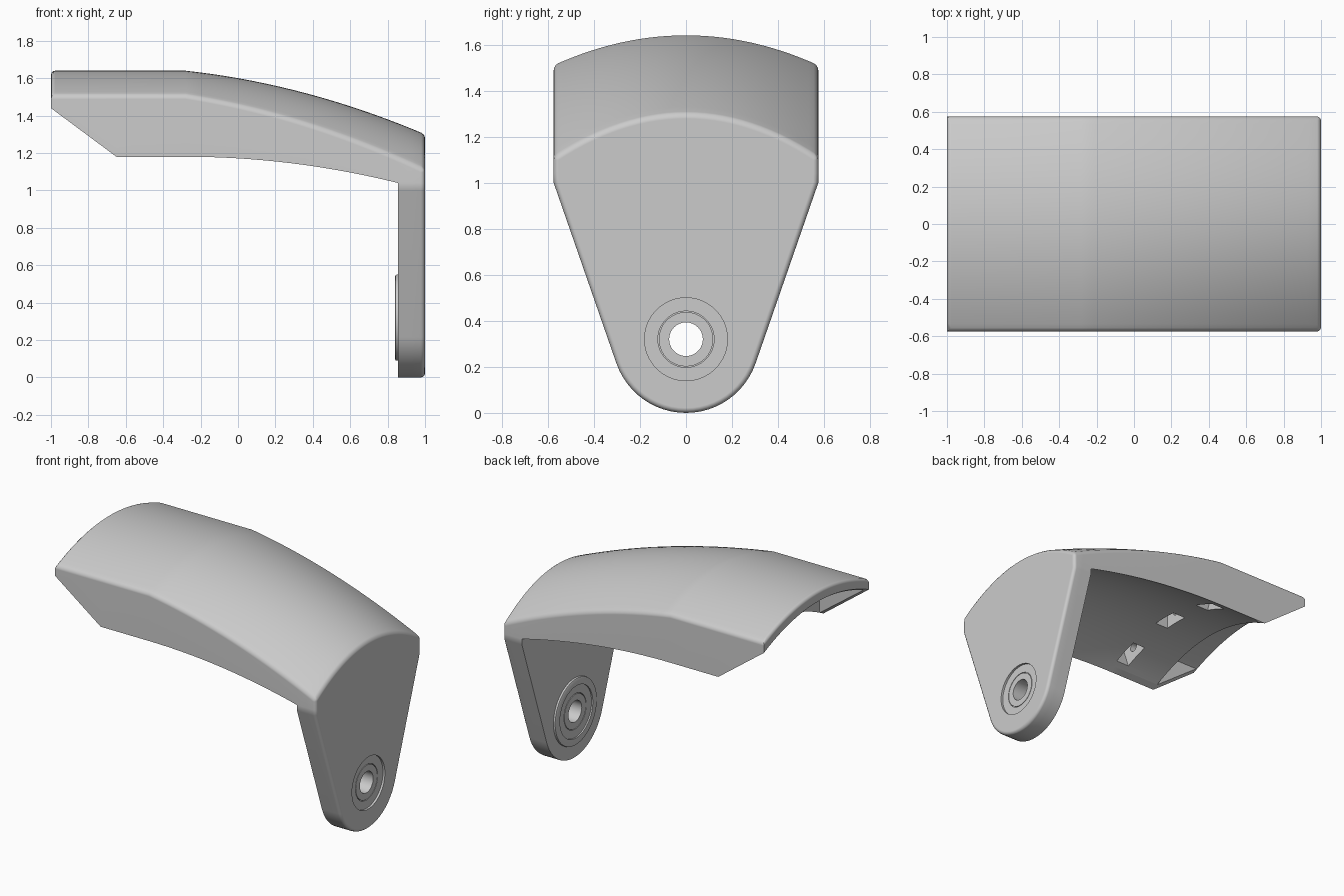
import bpy, bmesh, math
from mathutils import Matrix, Vector

if "Cube" in bpy.data.objects:
    bpy.data.objects.remove(bpy.data.objects["Cube"])

W, N = 0.575, 29          # half width, points across the arch
PX, HZ = 0.855, 0.32      # inner face of the end plate, height of the pivot hole

grey = bpy.data.materials.new("light grey")
grey.diffuse_color = (0.6, 0.6, 0.6, 1)
grey.use_nodes = True
grey.node_tree.nodes["Principled BSDF"].inputs["Base Color"].default_value = grey.diffuse_color


def finish(bm, name):
    bmesh.ops.recalc_face_normals(bm, faces=bm.faces)
    me = bpy.data.meshes.new(name)
    bm.to_mesh(me)
    bm.free()
    me.materials.append(grey)
    ob = bpy.data.objects.new(name, me)
    bpy.context.collection.objects.link(ob)
    return ob


def loft(bm, rings):
    rows = [[bm.verts.new(p) for p in r] for r in rings]
    n = len(rows[0])
    for a, b in zip(rows, rows[1:]):
        for i in range(n):
            j = (i + 1) % n
            bm.faces.new((a[i], a[j], b[j], b[i]))
    bm.faces.new(rows[0])
    bm.faces.new(rows[-1][::-1])


def lathe(name, profile, seg=64):
    """Closed (x, radius) profile turned about the pivot axis."""
    bm = bmesh.new()
    rows = [[bm.verts.new((x, r * math.cos(a), HZ + r * math.sin(a))) for x, r in profile]
            for a in (2 * math.pi * k / seg for k in range(seg))]
    n = len(profile)
    for k in range(seg):
        a, b = rows[k], rows[(k + 1) % seg]
        for i in range(n):
            j = (i + 1) % n
            bm.faces.new((a[i], a[j], b[j], b[i]))
    return finish(bm, name)


def smooth(ob):
    bpy.ops.object.select_all(action='DESELECT')
    ob.select_set(True)
    bpy.context.view_layer.objects.active = ob
    bpy.ops.object.shade_smooth_by_angle(angle=math.radians(35))


# Curves of the cover: roof ridge, roof arch rise and lower edge along x
YS = [-W + 2 * W * i / (N - 1) for i in range(N)]


def rise(y):
    return 1 - (y / W) ** 2


def top_z(x, y):
    d = max(0, x + 0.28)
    return 1.64 - 0.108 * d - 0.123 * d * d - (0.13 + 0.06 * d / 1.28) * (1 - rise(y))


def low_z(x, y):
    d = max(0, x + 0.28)
    edge = 1.18 - 0.14 * (d / 1.135) ** 2 + max(0, -0.65 - x) * 0.26 / 0.35
    lift = 0.155 - 0.025 * min(1, max(0, -0.65 - x) / 0.35)
    return edge + lift * rise(y)


# Tapered plate outline with a round bottom
arc = [math.radians(-160.9 + 141.8 * k / (N - 5)) for k in range(N - 4)]
plate = ([(-W, 1.04), (-W, 1.0)] + [(0.32 * math.cos(a), HZ + 0.32 * math.sin(a)) for a in arc]
         + [(W, 1.0), (W, 1.04)])


def ring(x, with_plate):
    low = plate if with_plate else [(y, low_z(x, y)) for y in YS]
    return [(x, y, top_z(x, y)) for y in YS] + [(x, y, z) for y, z in reversed(low)]


# Cover and end plate as one body
stations = [-1, -0.65, -0.28] + [-0.28 + (PX + 0.28) * k / 16 for k in range(1, 17)]
bm = bmesh.new()
loft(bm, [ring(x, False) for x in stations] + [ring(x, True) for x in (PX, 0.93, 1)])
bmesh.ops.remove_doubles(bm, verts=bm.verts, dist=1e-5)
inner = [f for f in bm.faces if all(abs(v.co.x - PX) < 1e-4 for v in f.verts)]
bmesh.ops.dissolve_faces(bm, faces=inner)
bmesh.ops.recalc_face_normals(bm, faces=bm.faces)


def on_top(v):
    return abs(v.co.z - top_z(v.co.x, v.co.y)) < 1e-4


def rounded(e):
    a, b = e.verts
    if len(e.link_faces) != 2 or e.calc_face_angle(0) < 0.6:
        return False
    if min(a.co.x, b.co.x) > 0.999:
        return True
    return on_top(a) and on_top(b)


bmesh.ops.bevel(bm, geom=[e for e in bm.edges if rounded(e)], offset=0.022, segments=3,
                profile=0.5, affect='EDGES', clamp_overlap=True)
body = finish(bm, "cover_and_end_plate")

# Cutters
cutters = []

# open recess behind the thin front lip
bm = bmesh.new()
recess = [(y * 0.93, 1.56 - 0.13 * (1 - rise(y * 0.93))) for y in YS] + [(0.93 * W, 1.0), (-0.93 * W, 1.0)]
loft(bm, [[(x, y, z) for y, z in recess] for x in (-1.1, -0.65)])
cutters.append(finish(bm, "recess_cutter"))

# three nut pockets in the underside with screw holes to the recess
for y in (-0.41, 0, 0.41):
    tilt = Matrix.Translation((-0.315, y, low_z(-0.315, y))) @ Matrix.Rotation(-0.85 * y, 4, 'X')
    bm = bmesh.new()
    bmesh.ops.create_cube(bm, size=1, matrix=tilt @ Matrix.Translation((0, 0, 0.03))
                          @ Matrix.Diagonal((0.1, 0.18, 0.24, 1)))
    cutters.append(finish(bm, "pocket_cutter"))
    bm = bmesh.new()
    bmesh.ops.create_cone(bm, cap_ends=True, segments=24, radius1=0.03, radius2=0.03, depth=0.4,
                          matrix=tilt @ Matrix.Translation((-0.2, 0, 0.09)) @ Matrix.Rotation(math.pi / 2, 4, 'Y'))
    cutters.append(finish(bm, "screw_cutter"))

# bearing seat through the plate
bm = bmesh.new()
bmesh.ops.create_cone(bm, cap_ends=True, segments=64, radius1=0.18, radius2=0.18, depth=0.6,
                      matrix=Matrix.Translation((0.95, 0, HZ)) @ Matrix.Rotation(math.pi / 2, 4, 'Y'))
cutters.append(finish(bm, "seat_cutter"))

bpy.context.view_layer.objects.active = body
for c in cutters:
    c.hide_render = True
    m = body.modifiers.new("cut", 'BOOLEAN')
    m.operation, m.solver, m.object = 'DIFFERENCE', 'EXACT', c
    bpy.ops.object.modifier_apply(modifier=m.name)
    bpy.data.objects.remove(c)

# Raised rim on the inner face of the plate
rim = lathe("bearing_rim", [(0.865, 0.18), (0.84, 0.18), (0.84, 0.222), (0.843, 0.228), (0.849, 0.23), (0.865, 0.23)])

# Bearing: outer race, shallow groove, inner race
bearing = lathe("bearing", [(0.85, 0.073), (0.85, 0.118), (0.858, 0.118), (0.858, 0.122), (0.85, 0.122), (0.85, 0.181),
                            (0.985, 0.181), (0.985, 0.122), (0.977, 0.122), (0.977, 0.118), (0.985, 0.118),
                            (0.985, 0.073)])

for ob in (body, rim, bearing):
    smooth(ob)
body.modifiers.new("even shading", 'WEIGHTED_NORMAL').keep_sharp = True
